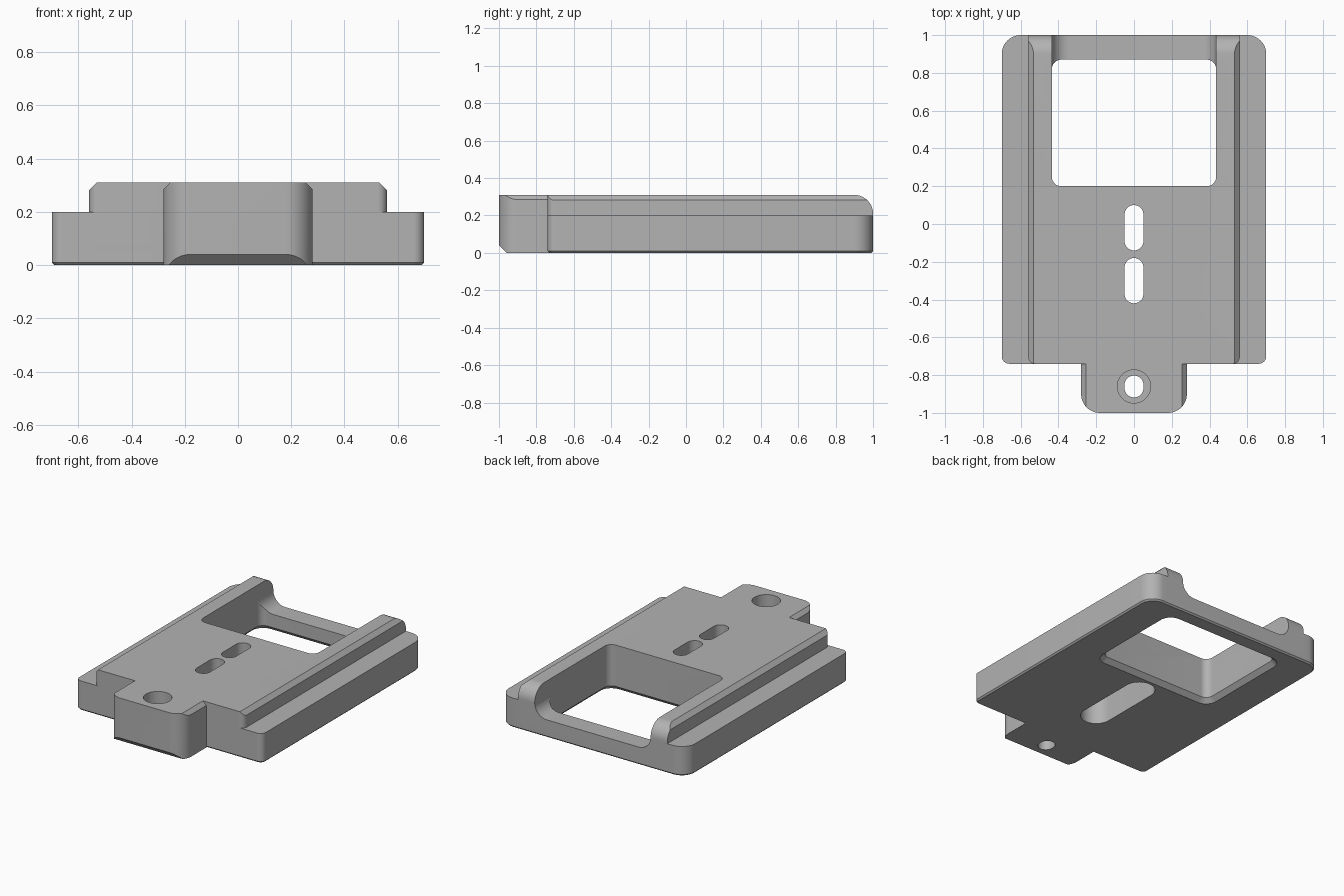
import bpy, bmesh, math

cube = bpy.data.objects.get("Cube")
if cube:
    bpy.data.objects.remove(cube, do_unlink=True)

grey = bpy.data.materials.new("machined grey")
grey.use_nodes = True
grey.diffuse_color = (0.45, 0.45, 0.45, 1)
grey.node_tree.nodes["Principled BSDF"].inputs["Base Color"].default_value = (0.45, 0.45, 0.45, 1)


def rounded(a0, b0, a1, b1, radii):
    """Rectangle outline; radii run counter-clockwise from the (a0, b0) corner."""
    corners = [(a0, b0, 1, 1, 180), (a1, b0, -1, 1, 270), (a1, b1, -1, -1, 0), (a0, b1, 1, -1, 90)]
    pts = []
    for (a, b, sa, sb, start), r in zip(corners, radii):
        if r <= 0:
            pts.append((a, b))
            continue
        for i in range(13):
            t = math.radians(start + 90 * i / 12)
            pts.append((a + sa * r + r * math.cos(t), b + sb * r + r * math.sin(t)))
    return [p for i, p in enumerate(pts) if math.dist(p, pts[i - 1]) > 1e-5]


def slot(y0, y1, r):
    return rounded(-r, y0, r, y1, [r] * 4)


def loft(name, axis, *rings):
    """Solid through (height, outline) rings stacked along an axis."""
    place = {"z": lambda a, b, h: (a, b, h),
             "y": lambda a, b, h: (a, h, b),
             "x": lambda a, b, h: (h, a, b)}[axis]
    bm = bmesh.new()
    loops = [[bm.verts.new(place(a, b, h)) for a, b in pts] for h, pts in rings]
    bm.faces.new(loops[0])
    bm.faces.new(loops[-1])
    for low, high in zip(loops, loops[1:]):
        for i in range(len(low)):
            bm.faces.new((low[i - 1], low[i], high[i], high[i - 1]))
    bmesh.ops.recalc_face_normals(bm, faces=bm.faces)
    mesh = bpy.data.meshes.new(name)
    bm.to_mesh(mesh)
    bm.free()
    mesh.materials.append(grey)
    obj = bpy.data.objects.new(name, mesh)
    bpy.context.collection.objects.link(obj)
    return obj


def combine(target, tool, operation):
    """Apply a boolean and discard the tool."""
    mod = target.modifiers.new("boolean", "BOOLEAN")
    mod.operation, mod.object, mod.solver = operation, tool, "EXACT"
    bpy.context.view_layer.objects.active = target
    bpy.ops.object.modifier_apply(modifier=mod.name)
    bpy.data.objects.remove(tool, do_unlink=True)


def chamfered(half, top, c):
    """Front section with both top corners chamfered."""
    return [(-half, -0.1), (half, -0.1), (half, top - c), (half - c, top), (c - half, top), (-half, top - c)]


TOP, FRONT, BACK = 0.31, -0.74, 1.0

# Base slab with a fine chamfer underneath
c = 0.01
full = rounded(-0.7, FRONT, 0.7, BACK, [0.04, 0.04, 0.1, 0.1])
inset = rounded(c - 0.7, FRONT + c, 0.7 - c, BACK - c, [0.03, 0.03, 0.09, 0.09])
plate = loft("mounting_plate", "z", (0, inset), (c, full), (0.2, full))

# Raised deck with chamfered sides and a rounded back edge
deck = loft("deck", "z", (0.05, rounded(-0.56, FRONT, 0.56, BACK, [0.035, 0.035, 0, 0])), (TOP, rounded(-0.56, FRONT, 0.56, BACK, [0.035, 0.035, 0, 0])))
combine(deck, loft("deck_section", "y", (-1.2, chamfered(0.56, TOP, 0.028)), (1.2, chamfered(0.56, TOP, 0.028))), "INTERSECT")
side = rounded(-1.2, -0.2, BACK, TOP, [0, 0, 0.1, 0])
combine(deck, loft("deck_side", "x", (-1, side), (1, side)), "INTERSECT")

# Front tongue with chamfered sides and a sloped lower front edge
outline = rounded(-0.28, -1, 0.28, -0.6, [0.1, 0.1, 0, 0])
tongue = loft("tongue", "z", (0, outline), (TOP, outline))
combine(tongue, loft("tongue_section", "y", (-1.2, chamfered(0.28, TOP, 0.025)), (0, chamfered(0.28, TOP, 0.025))), "INTERSECT")
wedge = [(-1.1, -0.1), (-0.86, -0.1), (-1.1, 0.14)]
combine(tongue, loft("tongue_wedge", "x", (-1, wedge), (1, wedge)), "DIFFERENCE")

combine(plate, deck, "UNION")
combine(plate, tongue, "UNION")

# Window, flared at the underside
c = 0.03
window = rounded(-0.435, 0.2, 0.435, 0.87, [0.05] * 4)
flare = rounded(-0.435 - c, 0.2 - c, 0.435 + c, 0.87 + c, [0.08] * 4)
combine(plate, loft("window", "z", (-0.1, flare), (0, flare), (c, window), (0.5, window)), "DIFFERENCE")

# Filleted dip in the back wall
dip = rounded(-0.435, 0.12, 0.435, 0.6, [0.09, 0.09, 0, 0])
combine(plate, loft("dip", "y", (0.81, dip), (1.2, dip)), "DIFFERENCE")

# Screw slots over a shared pocket, and the counterbored tongue hole
for name, low, high, pts in (
        ("back_slot", -0.1, 0.5, slot(-0.14, 0.1, 0.05)),
        ("front_slot", -0.1, 0.5, slot(-0.42, -0.18, 0.05)),
        ("pocket", -0.1, 0.2, slot(-0.47, 0.15, 0.1)),
        ("tongue_hole", -0.1, 0.5, slot(-0.918, -0.802, 0.05)),
        ("counterbore", 0.1, 0.5, slot(-0.948, -0.772, 0.088))):
    combine(plate, loft(name, "z", (low, pts), (high, pts)), "DIFFERENCE")

bpy.ops.object.select_all(action="DESELECT")
plate.select_set(True)
bpy.context.view_layer.objects.active = plate
bpy.ops.object.shade_smooth_by_angle(angle=math.radians(25))
